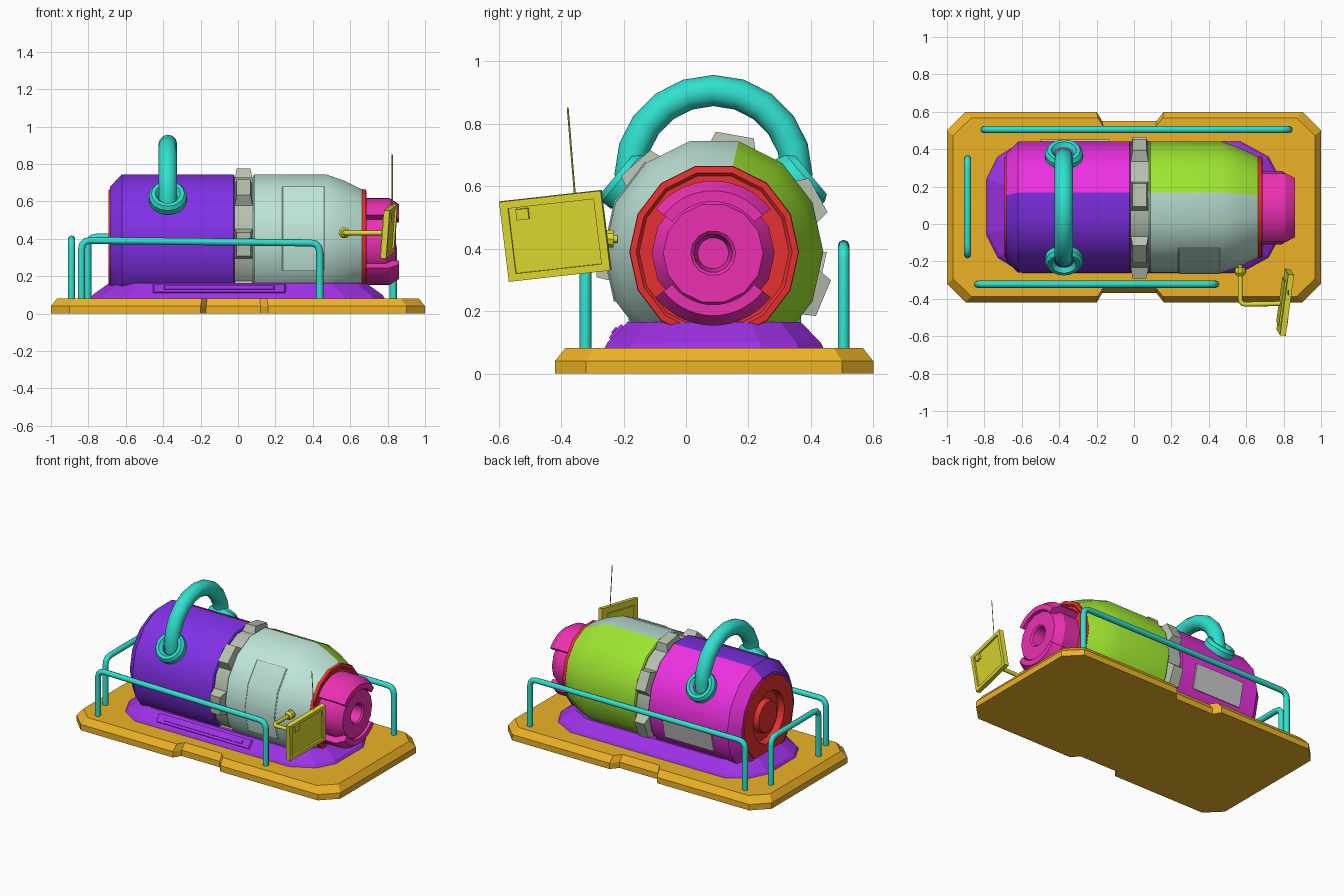
import bpy, bmesh
from math import pi, cos, sin, radians
from mathutils import Matrix, Vector

if "Cube" in bpy.data.objects:
    bpy.data.objects.remove(bpy.data.objects["Cube"])

CY, CZ = 0.09, 0.39
N = 14
BODY = Matrix.Translation((0, CY, CZ)) @ Matrix.Diagonal((1, 1, 1.04, 1))
COL = dict(orange=(.85, .45, .02), violet=(.35, .03, .8), indigo=(.22, .03, .8), magenta=(.85, .03, .75),
           mint=(.52, .78, .68), green=(.35, .8, .03), red=(.8, .03, .03), pink=(.85, .03, .45),
           teal=(.03, .75, .62), yellow=(.75, .72, .03), olive=(.47, .53, .43))


def paint(ob, color):
    if color:
        m = bpy.data.materials.get(color) or bpy.data.materials.new(color)
        m.diffuse_color = (*COL[color], 1)
        m.use_nodes = True
        m.node_tree.nodes["Principled BSDF"].inputs["Base Color"].default_value = m.diffuse_color
        ob.data.materials.append(m)


def finish(name, bm, color, smooth=None):
    bmesh.ops.remove_doubles(bm, verts=bm.verts, dist=1e-5)
    bmesh.ops.recalc_face_normals(bm, faces=bm.faces)
    me = bpy.data.meshes.new(name)
    bm.to_mesh(me)
    bm.free()
    ob = bpy.data.objects.new(name, me)
    bpy.context.collection.objects.link(ob)
    paint(ob, color)
    if smooth:
        bpy.ops.object.select_all(action='DESELECT')
        ob.select_set(True)
        bpy.context.view_layer.objects.active = ob
        bpy.ops.object.shade_smooth_by_angle(angle=radians(smooth))
    return ob


def lathe(name, prof, color, mat=BODY, n=N, k0=0, k1=None, closed=False, smooth=28):
    """Turn an (x, radius) profile about x, from step k0 to k1 of n."""
    bm = bmesh.new()
    k1 = n if k1 is None else k1
    rings = [[bm.verts.new(mat @ Vector((x, r * cos(2 * pi * k / n), r * sin(2 * pi * k / n))))
              for x, r in prof] for k in range(k0, k1 + 1)]
    m = len(prof)
    for a, b in zip(rings, rings[1:]):
        for i in range(m if closed else m - 1):
            j = (i + 1) % m
            bm.faces.new((a[i], a[j], b[j], b[i]))
    if closed and k1 - k0 < n:
        bm.faces.new(rings[0])
        bm.faces.new(rings[-1])
    return finish(name, bm, color, smooth)


def prism(name, outline, layers, color):
    """Stack scaled copies of an outline: layers are (z, scale x, scale y)."""
    bm = bmesh.new()
    loops = [[bm.verts.new((x * sx, CY + y * sy, z)) for x, y in outline] for z, sx, sy in layers]
    n = len(outline)
    for a, b in zip(loops, loops[1:]):
        for i in range(n):
            bm.faces.new((a[i], a[(i + 1) % n], b[(i + 1) % n], b[i]))
    bm.faces.new(loops[0])
    bm.faces.new(loops[-1])
    return finish(name, bm, color)


def box(name, mat, loc, size, color, taper=1):
    """Box in a local frame; its +z end is scaled by taper."""
    bm = bmesh.new()
    bmesh.ops.create_cube(bm, size=1)
    for v in bm.verts:
        t = taper if v.co.z > 0 else 1
        v.co = mat @ Vector((loc[0] + v.co.x * size[0] * t, loc[1] + v.co.y * size[1] * t, loc[2] + v.co.z * size[2]))
    return finish(name, bm, color)


def tube(name, pts, r, color, res=2):
    cu = bpy.data.curves.new(name, 'CURVE')
    cu.dimensions = '3D'
    cu.bevel_depth, cu.bevel_resolution, cu.use_fill_caps = r, res, True
    sp = cu.splines.new('POLY')
    sp.points.add(len(pts) - 1)
    for p, q in zip(sp.points, pts):
        p.co = (*q, 1)
    ob = bpy.data.objects.new(name, cu)
    bpy.context.collection.objects.link(ob)
    paint(ob, color)
    return ob


def rounded(pts, r=0.05, steps=3):
    """Replace inner corners of a path by short curves."""
    pts = [Vector(p) for p in pts]
    out = [pts[0]]
    for a, b, c in zip(pts, pts[1:], pts[2:]):
        p, q = b + (a - b).normalized() * r, b + (c - b).normalized() * r
        for i in range(steps + 1):
            t = i / steps
            out.append(p * (1 - t) ** 2 + b * 2 * t * (1 - t) + q * t * t)
    return out + [pts[-1]]


# base slab with cut corners and side notches
half = [(-1, .41), (-.9, .51), (-.2, .51), (-.17, .46), (.12, .46), (.16, .51), (.9, .51), (1, .41)]
prism("base", half + [(x, -y) for x, y in reversed(half)],
      [(0, 1, 1), (.04, 1, 1), (.082, .967, .935)], "orange")

# plinth under the body, with a long cover on the front slope
half = [(-.79, .15), (-.73, .27), (-.6, .352), (.57, .352), (.72, .27), (.785, .15)]
prism("plinth", half + [(x, -y) for x, y in reversed(half)],
      [(.08, 1, 1), (.1, .985, .97), (.165, .87, .79)], "violet")
slope = Matrix.Translation((-.1, -.222, .132)) @ Matrix.Rotation(radians(47), 4, 'X')
box("plinth_cover", slope, (0, 0, 0), (.72, .06, .016), "violet", .97)
box("plinth_slot", slope, (0, 0, .008), (.6, .025, .012), "violet", .97)

# body shells, split lengthwise into front and back halves
rear = [(-.685, .2), (-.685, .285), (-.62, .35), (-.025, .35), (-.018, .343), (-.018, .3)]
nose = [(.08, .3), (.08, .343), (.087, .35), (.47, .35), (.57, .316), (.665, .27), (.665, .2)]
for part, prof, front_c, back_c in (("rear", rear, "indigo", "magenta"), ("nose", nose, "mint", "green")):
    lathe(part + "_shell_front", prof, front_c, k0=3, k1=10)
    lathe(part + "_shell_back", prof, back_c, k0=-4, k1=3)

# door and grey side panel
lathe("door", [(.235, .34), (.235, .352), (.24, .356), (.46, .356), (.465, .352), (.465, .34)],
      "mint", k0=5, k1=8, closed=True)
lathe("side_panel", [(-.5, .34), (-.5, .361), (-.13, .361), (-.13, .34)], None, k0=-1, k1=0, closed=True)

# belt with seven lugs
lathe("belt", [(-.03, .334), (.09, .334)], "olive")
for k in range(7):
    a = radians(80 + k * 360 / 7)
    m = Matrix.Translation((.03, CY, CZ)) @ Matrix.Rotation(a - pi / 2, 4, 'X')
    box(f"belt_lug_{k}", m, (0, 0, .35), (.095, .16, .06), "olive", .78)

# red end caps
lathe("nose_ring", [(.65, .265), (.665, .272), (.685, .27), (.687, .25), (.675, .24), (.675, 0)], "red")
lathe("rear_cap", [(-.66, .28), (-.692, .268), (-.692, .17), (-.65, .16), (-.65, .11), (-.685, .1), (-.685, 0)], "red")

# nozzle with upper and lower guards
NOZ = Matrix.Translation((0, CY - .003, CZ - .004))
lathe("nozzle", [(.67, .197), (.79, .197), (.835, .167), (.845, .16), (.845, .072), (.835, .062), (.76, .05), (.76, 0)],
      "pink", NOZ)
guard = [(.675, .19), (.675, .232), (.81, .232), (.86, .2), (.86, .165), (.8, .165)]
for nm, k0, k1 in (("upper", 5, 19), ("lower", 29, 43)):
    lathe(nm + "_guard", guard, "pink", NOZ, n=48, k0=k0, k1=k1, closed=True)

# carry handle with two collars
tube("handle", [(-.375, .088 + .267 * cos(radians(a)), .64 + .267 * sin(radians(a)))
                for a in range(-18, 199, 18)], .05, "teal", 4)
for s, nm in ((1, "back"), (-1, "front")):
    d = Vector((0, s * .77, .64))
    m = Matrix.Translation((-.375, .088 + s * .28, .62)) @ d.to_track_quat('X', 'Z').to_matrix().to_4x4()
    lathe("handle_collar_" + nm, [(-.04, .085), (-.02, .102), (.015, .102), (.035, .088), (.035, .068), (.01, .05)],
          "teal", m, n=16)

# guard rails
for nm, a, b, z0, z1 in (("front", (-.837, -.322), (.437, -.322), .392, .378),
                         ("back", (-.803, .505), (.83, .505), .41, .405),
                         ("rear", (-.89, -.165), (-.89, .35), .4, .4)):
    tube(nm + "_rail", rounded([(*a, .07), (*a, z0), (*b, z1), (*b, .07)]), .019, "teal")

# sensor arm
tube("arm", rounded([(.568, -.22, .432), (.568, -.43, .432), (.8, -.425, .432)], .03), .013, "yellow")
lathe("arm_mount", [(-.03, .03), (.0, .03), (.015, .018), (.015, 0)], "yellow",
      Matrix.Translation((.568, -.262, .432)) @ Matrix.Rotation(-pi / 2, 4, 'Z'), n=10)

# tilted screen: slab, frame, latch
u = Vector((.045, .33, .037)).normalized()
v = Vector((.02, -.026, .257))
v = (v - u * v.dot(u)).normalized()
n = u.cross(v)
P = Matrix((n, u, v)).transposed().to_4x4()
P.translation = (.803, -.418, .442)
box("screen", P, (0, 0, 0), (.02, .33, .258), "yellow")
for s in (1, -1):
    box("screen_frame_side", P, (.014, s * .152, 0), (.014, .026, .258), "yellow")
    box("screen_frame_edge", P, (.014, 0, s * .117), (.014, .33, .024), "yellow")
box("screen_latch", P, (.016, -.095, .082), (.018, .04, .035), "yellow")
box("screen_back", P, (-.013, 0, 0), (.014, .24, .18), "yellow")

# antenna
tube("antenna", [(.825, -.354, .55), (.825, -.379, .852)], .003, "yellow", 0)
